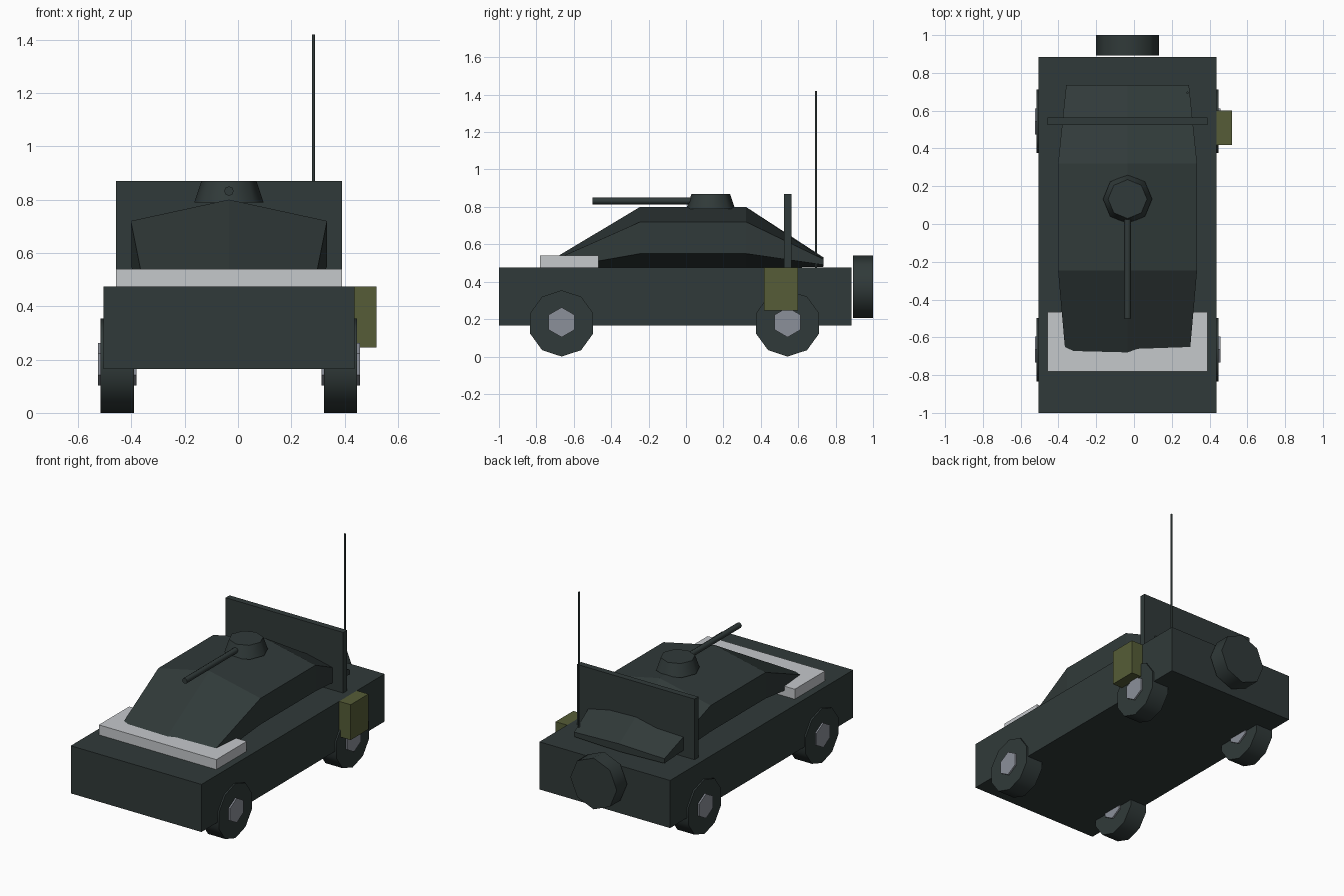
import bpy
import bmesh
from math import sin, cos, pi, radians
from mathutils import Vector

if "Cube" in bpy.data.objects:
    bpy.data.objects.remove(bpy.data.objects["Cube"], do_unlink=True)

CX = -0.034  # centreline of the vehicle


def material(name, r, g, b):
    m = bpy.data.materials.new(name)
    m.use_nodes = True
    m.diffuse_color = (r, g, b, 1)
    m.node_tree.nodes["Principled BSDF"].inputs["Base Color"].default_value = (r, g, b, 1)
    return m


slate = material("dark slate", 0.03, 0.042, 0.041)
pale = material("pale grey", 0.56, 0.58, 0.60)
steel = material("steel grey", 0.26, 0.28, 0.32)
olive = material("olive", 0.092, 0.108, 0.038)


def loft(name, rings, mat, smooth=False):
    """Skin a list of equal rings of points and cap both ends."""
    bm = bmesh.new()
    loops = [[bm.verts.new(p) for p in ring] for ring in rings]
    n = len(loops[0])
    for a, b in zip(loops, loops[1:]):
        for i in range(n):
            j = (i + 1) % n
            bm.faces.new((a[i], a[j], b[j], b[i]))
    bm.faces.new(loops[0])
    bm.faces.new(loops[-1])
    bmesh.ops.recalc_face_normals(bm, faces=bm.faces)
    me = bpy.data.meshes.new(name)
    bm.to_mesh(me)
    bm.free()
    me.materials.append(mat)
    if smooth:
        me.shade_smooth()
        me.set_sharp_from_angle(angle=radians(50))
    ob = bpy.data.objects.new(name, me)
    bpy.context.collection.objects.link(ob)
    return ob


def box(name, x, y, z, mat):
    ring = lambda h: [(x[0], y[0], h), (x[1], y[0], h), (x[1], y[1], h), (x[0], y[1], h)]
    return loft(name, [ring(z[0]), ring(z[1])], mat)


def rod(name, start, end, r0, r1, sides, mat):
    """Cylinder or cone with a corner pointing up (or to the back if upright)."""
    a, b = Vector(start), Vector(end)
    axis = (b - a).normalized()
    up = Vector((0, 1, 0)) if abs(axis.z) > 0.9 else Vector((0, 0, 1))
    side = axis.cross(up)
    ring = lambda c, r: [c + r * (up * cos(2 * pi * i / sides) + side * sin(2 * pi * i / sides))
                         for i in range(sides)]
    return loft(name, [ring(a, r0), ring(b, r1)], mat, smooth=True)


# Chassis, bonnet plate and rear shield
box("chassis", (-0.505, 0.437), (-1, 0.885), (0.165, 0.475), slate)
box("bonnet_plate", (-0.457, 0.39), (-0.78, -0.467), (0.47, 0.54), pale)
box("rear_shield", (-0.457, 0.39), (0.525, 0.565), (0.47, 0.87), slate)
box("fuel_can", (0.437, 0.52), (0.417, 0.6), (0.245, 0.475), olive)


# Faceted cabin: six-sided section, tapered at both ends
def cabin_ring(y, half, ridge, shoulder, hip, keel):
    return [(CX, y, ridge), (CX + half, y, shoulder), (CX + half, y, hip),
            (CX, y, keel), (CX - half, y, hip), (CX - half, y, shoulder)]


loft("cabin", [cabin_ring(-0.73, 0.325, 0.51, 0.505, 0.465, 0.46),
               cabin_ring(-0.245, 0.368, 0.80, 0.72, 0.55, 0.47),
               cabin_ring(0.32, 0.368, 0.80, 0.72, 0.55, 0.47),
               cabin_ring(0.735, 0.325, 0.53, 0.52, 0.49, 0.48)], slate)

# Turret, gun and aerial
rod("turret", (CX, 0.132, 0.79), (CX, 0.132, 0.87), 0.13, 0.103, 8, slate)
rod("gun_barrel", (CX, -0.5, 0.832), (CX, 0.08, 0.832), 0.018, 0.018, 8, slate)
rod("aerial", (0.283, 0.695, 0.475), (0.283, 0.695, 1.42), 0.006, 0.006, 8, slate)

# Road wheels with hubs running through them
for side_name, s in (("left", 1), ("right", -1)):
    for end_name, y in (("front", -0.665), ("rear", 0.543)):
        label = f"{end_name}_{side_name}"
        rod(label + "_tyre", (CX + s * 0.357, y, 0.177), (CX + s * 0.481, y, 0.177),
            0.177, 0.177, 10, slate)
        rod(label + "_hub", (CX + s * 0.347, y, 0.183), (CX + s * 0.491, y, 0.183),
            0.08, 0.08, 6, steel)

# Spare wheel on the back
rod("spare_wheel", (CX, 0.893, 0.372), (CX, 1, 0.372), 0.167, 0.167, 8, slate)
